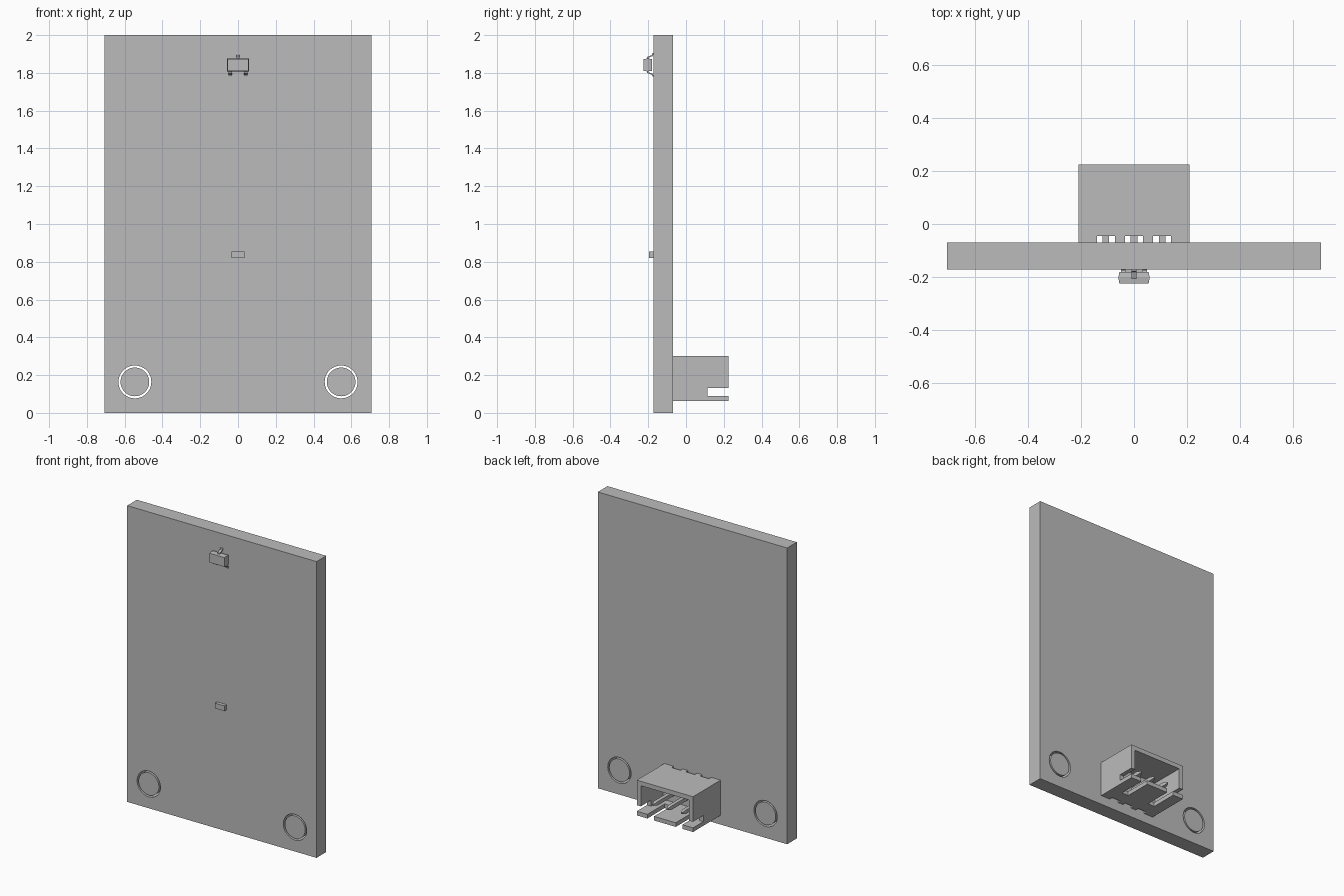
import bpy, bmesh, math
from mathutils import Matrix

cube = bpy.data.objects.get("Cube")
if cube:
    bpy.data.objects.remove(cube, do_unlink=True)

grey = bpy.data.materials.new("plain grey")
grey.use_nodes = True
colour = (0.5, 0.5, 0.5, 1)
grey.diffuse_color = colour
grey.node_tree.nodes["Principled BSDF"].inputs["Base Color"].default_value = colour

FRONT, BACK = -0.172, -0.069   # board faces
HOLE_X, HOLE_Z = 0.546, 0.164
PITCH = 0.106
PIN_Z = 0.151


def finish(name, bm):
    bmesh.ops.recalc_face_normals(bm, faces=bm.faces)
    mesh = bpy.data.meshes.new(name)
    bm.to_mesh(mesh)
    bm.free()
    mesh.materials.append(grey)
    obj = bpy.data.objects.new(name, mesh)
    bpy.context.collection.objects.link(obj)
    return obj


def add_box(bm, x, y, z):
    size = [b - a for a, b in (x, y, z)]
    mid = [(a + b) / 2 for a, b in (x, y, z)]
    return bmesh.ops.create_cube(
        bm, size=1, matrix=Matrix.Translation(mid) @ Matrix.Diagonal((*size, 1)))["verts"]


def box(name, x, y, z):
    bm = bmesh.new()
    add_box(bm, x, y, z)
    return finish(name, bm)


def disc(name, x, z, radius, y0, y1):
    bm = bmesh.new()
    place = Matrix.Translation((x, (y0 + y1) / 2, z)) @ Matrix.Rotation(math.pi / 2, 4, 'X')
    bmesh.ops.create_cone(bm, cap_ends=True, segments=48, radius1=radius,
                          radius2=radius, depth=y1 - y0, matrix=place)
    return finish(name, bm)


def cut(obj, cutter):
    cutter.hide_render = True
    mod = obj.modifiers.new("cut", 'BOOLEAN')
    mod.operation = 'DIFFERENCE'
    mod.solver = 'EXACT'
    mod.object = cutter
    bpy.context.view_layer.objects.active = obj
    bpy.ops.object.modifier_apply(modifier=mod.name)
    bpy.data.objects.remove(cutter, do_unlink=True)


def smooth(obj):
    bpy.ops.object.select_all(action='DESELECT')
    obj.select_set(True)
    bpy.context.view_layer.objects.active = obj
    bpy.ops.object.shade_smooth_by_angle(angle=math.radians(30))


# Board with two ring-shaped gaps around loose plugs
board = box("board", (-0.707, 0.707), (FRONT, BACK), (0, 2))
for side, label in ((1, "left"), (-1, "right")):
    cut(board, disc("hole_cutter", side * HOLE_X, HOLE_Z, 0.087, FRONT - 0.1, BACK + 0.1))
    smooth(disc(label + "_hole_plug", side * HOLE_X, HOLE_Z, 0.076, FRONT, BACK))
smooth(board)

# Connector shell, open at the back
shell = box("connector_shell", (-0.21, 0.21), (BACK, 0.225), (0.062, 0.3))
cut(shell, box("cavity", (-0.18, 0.18), (-0.01, 0.4), (0.09, 0.27)))
cut(shell, box("side_opening", (-0.4, 0.4), (0.115, 0.4), (0.09, 0.131)))
for side in (-1, 1):
    cut(shell, box("finger_slot", (side * PITCH - 0.025, side * PITCH + 0.025),
                   (0.04, 0.4), (0, 0.1)))
for i in (-1, 0, 1):
    cut(shell, box("base_notch", (i * PITCH - 0.034, i * PITCH + 0.034),
                   (BACK - 0.05, BACK + 0.023), (0, 0.4)))

# Contact pins with tapered tips
for i, label in ((1, "left"), (0, "middle"), (-1, "right")):
    bm = bmesh.new()
    x, r = i * PITCH, 0.0125
    add_box(bm, (x - r, x + r), (BACK, 0.17), (PIN_Z - r, PIN_Z + r))
    tip = max(bm.faces, key=lambda f: f.calc_center_median().y)
    end = bmesh.ops.extrude_face_region(bm, geom=[tip])["geom"]
    bmesh.ops.delete(bm, geom=[tip], context='FACES_ONLY')
    for v in (g for g in end if isinstance(g, bmesh.types.BMVert)):
        v.co = (x + (v.co.x - x) * 0.4, 0.2, PIN_Z + (v.co.z - PIN_Z) * 0.4)
    finish(label + "_contact_pin", bm)

# Three-legged chip body, narrowed towards front and board
CHIP_Z = 1.842
bm = bmesh.new()
add_box(bm, (-0.059, 0.059), (-0.225, -0.181), (CHIP_Z - 0.034, CHIP_Z + 0.034))
rims = [f for f in bm.faces if abs(f.normal.y) > 0.9]
long_edges = [e for e in bm.edges if all(abs(f.normal.y) < 0.9 for f in e.link_faces)]
bmesh.ops.subdivide_edges(bm, edges=long_edges, cuts=1)
for v in bm.verts:
    if abs(v.co.y + 0.203) > 0.01:
        v.co.x *= 0.94
        v.co.z = CHIP_Z + (v.co.z - CHIP_Z) * 0.92
finish("chip_body", bm)

# Bent chip legs: a thin profile extruded sideways
LEG = [(-0.207, 0.03), (-0.207, 0.041), (-0.180, 0.052), (-0.172, 0.062),
       (-0.178, 0.062), (-0.184, 0.055), (-0.199, 0.036), (-0.199, 0.03)]
LEG = [(-0.207, 0.03), (-0.207, 0.042), (-0.181, 0.052), (-0.178, 0.062),
       (-0.172, 0.062), (-0.174, 0.048), (-0.199, 0.037), (-0.199, 0.03)]
for x, up, label in ((0, 1, "top"), (0.041, -1, "lower_left"), (-0.041, -1, "lower_right")):
    bm = bmesh.new()
    face = bm.faces.new([bm.verts.new((x - 0.009, y, CHIP_Z + up * d)) for y, d in LEG])
    out = bmesh.ops.extrude_face_region(bm, geom=[face])["geom"]
    bmesh.ops.translate(bm, vec=(0.018, 0, 0),
                        verts=[g for g in out if isinstance(g, bmesh.types.BMVert)])
    finish(label + "_chip_leg", bm)

# Small block part in the middle of the board
box("small_component", (-0.035, 0.035), (-0.195, FRONT), (0.82, 0.855))
